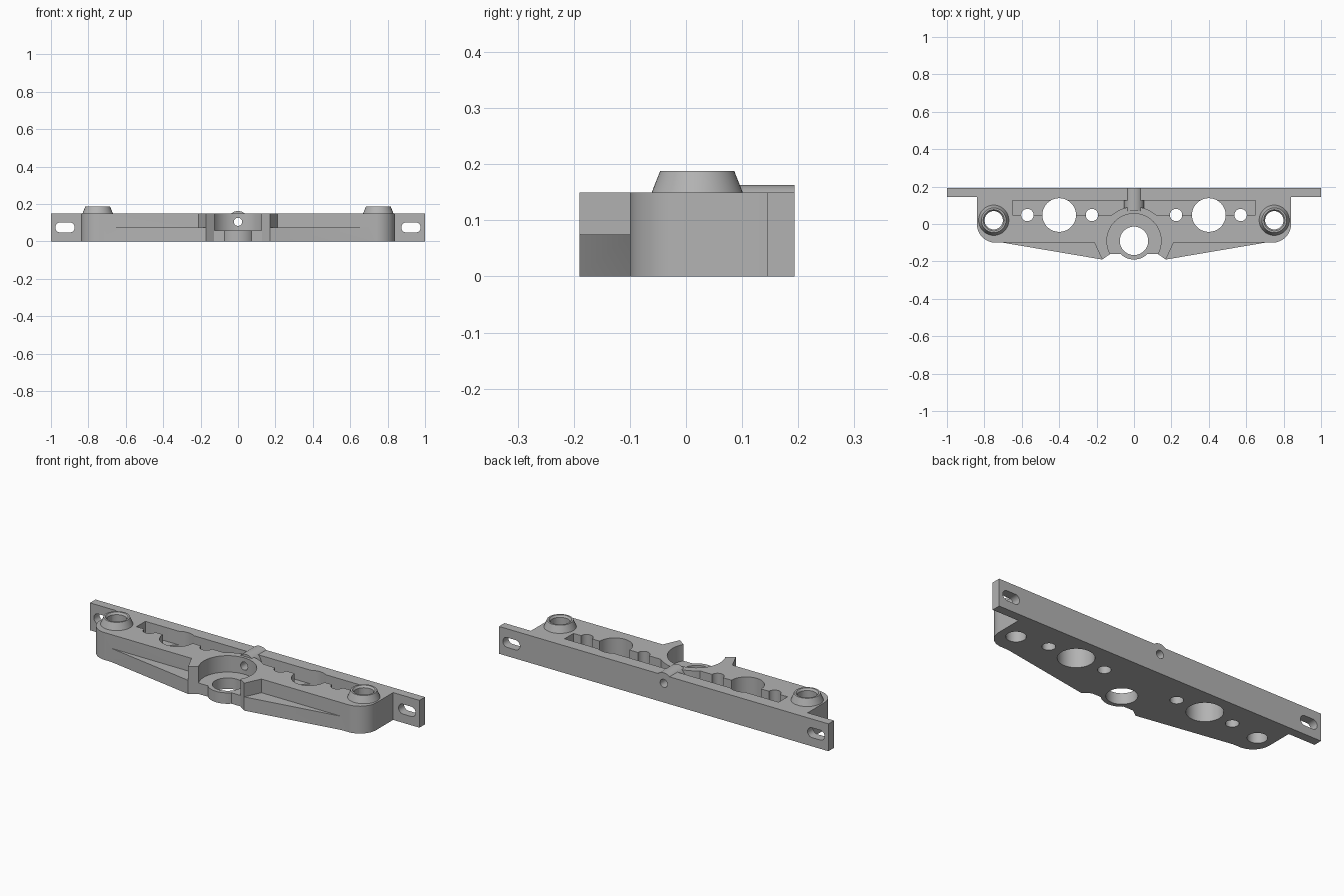
import bpy, bmesh, math
from mathutils import Matrix, Vector

if "Cube" in bpy.data.objects:
    bpy.data.objects.remove(bpy.data.objects["Cube"])

H = 0.15            # plate height
HUB = (0.0, -0.09)  # centre of the hub hole


def arc(cx, cy, r, a0, a1, n):
    """Points along an arc, angles in degrees."""
    return [(cx + r * math.cos(math.radians(a0 + (a1 - a0) * i / n)),
             cy + r * math.sin(math.radians(a0 + (a1 - a0) * i / n))) for i in range(n + 1)]


def mirror(pts):
    return [(-x, y) for x, y in pts]


def finish(name, bm):
    bmesh.ops.recalc_face_normals(bm, faces=bm.faces)
    me = bpy.data.meshes.new(name)
    bm.to_mesh(me)
    bm.free()
    ob = bpy.data.objects.new(name, me)
    bpy.context.collection.objects.link(ob)
    return ob


def prism(name, pts, z0, z1):
    """Extrude a flat outline upwards."""
    bm = bmesh.new()
    face = bm.faces.new([bm.verts.new((x, y, z0)) for x, y in pts])
    top = bmesh.ops.extrude_face_region(bm, geom=[face])['geom']
    bmesh.ops.translate(bm, vec=(0, 0, z1 - z0),
                        verts=[v for v in top if isinstance(v, bmesh.types.BMVert)])
    return finish(name, bm)


def cone(name, x, y, z0, z1, r0, r1, n=48):
    bm = bmesh.new()
    bmesh.ops.create_cone(bm, cap_ends=True, segments=n, radius1=r0, radius2=r1, depth=z1 - z0,
                          matrix=Matrix.Translation((x, y, (z0 + z1) / 2)))
    return finish(name, bm)


def lay_back(ob):
    """Turn a z-extruded part so its extrusion runs along y."""
    ob.data.transform(Matrix(((1, 0, 0, 0), (0, 0, 1, 0), (0, 1, 0, 0), (0, 0, 0, 1))))
    bm = bmesh.new()
    bm.from_mesh(ob.data)
    bmesh.ops.recalc_face_normals(bm, faces=bm.faces)
    bm.to_mesh(ob.data)
    bm.free()
    return ob


def combine(target, tool, op):
    mod = target.modifiers.new(tool.name, 'BOOLEAN')
    mod.operation, mod.solver, mod.object = op, 'EXACT', tool
    dg = bpy.context.evaluated_depsgraph_get()
    me = bpy.data.meshes.new_from_object(target.evaluated_get(dg))
    target.modifiers.clear()
    target.data = me
    bpy.data.objects.remove(tool)


def cut(tool):
    combine(bracket, tool, 'DIFFERENCE')


def add(tool):
    combine(bracket, tool, 'UNION')


# Plate outline: mounting flange, rounded ends, tapered front, hub nose
half = [(1, 0.193), (1, 0.145), (0.84, 0.145)]
half += arc(0.74, 0.0, 0.1, 0, -90, 12)
half += [(0.70, -0.1), (0.17, -0.19), (0.127, -0.16)]
nose = arc(*HUB, 0.1, -44.4, -135.6, 20)
bracket = prism("bracket", half + nose + mirror(half)[::-1], 0, H)

# Upper front ledges beside the horns
for s in (1, -1):
    ledge = [(0.70, -0.1), (0.212, -0.1), (0.164, -0.203), (0.164, -0.3), (0.70, -0.3)]
    cut(prism("ledge_cutter", [(s * x, y) for x, y in ledge], 0.075, 0.3))

# Round hub pocket
cut(cone("pocket_cutter", *HUB, 0.06, 0.3, 0.145, 0.145, 64))

# Troughs, curved around the pocket wall at their inner ends
for s in (1, -1):
    trough = [(0.65, 0.048), (0.65, 0.125), (0.03, 0.125)] + arc(*HUB, 0.182, 80.5, 49.5, 10)
    cut(prism("trough_cutter", [(s * x, y) for x, y in trough], 0.075, 0.3))

# Rod guide tube across the back, and tapered posts at the ends
add(lay_back(cone("tube", 0, 0.108, 0.07, 0.193, 0.055, 0.055, 40)))
for s in (1, -1):
    add(cone("post", s * 0.75, 0.02, 0.14, 0.188, 0.085, 0.066))

# Vertical holes
cut(cone("hub_hole", *HUB, -0.1, 0.3, 0.076, 0.076, 56))
for s in (1, -1):
    cut(cone("post_hole", s * 0.75, 0.02, -0.1, 0.3, 0.049, 0.049))
    cut(cone("post_chamfer", s * 0.75, 0.02, 0.173, 0.193, 0.046, 0.060))
    cut(cone("large_hole", s * 0.4, 0.048, -0.1, 0.3, 0.09, 0.09, 56))
    for x in (0.225, 0.57):
        cut(cone("small_hole", s * x, 0.048, -0.1, 0.3, 0.033, 0.033, 32))

# Rod bore and flange slots, running front to back
cut(lay_back(cone("bore", 0, 0.105, -0.05, 0.3, 0.022, 0.022, 32)))
for s in (1, -1):
    slot = arc(0.95, 0.075, 0.027, -90, 90, 12) + arc(0.90, 0.075, 0.027, 90, 270, 12)
    cut(lay_back(prism("slot", [(s * x, z) for x, z in slot], 0.1, 0.3)))

# Single grey finish
grey = bpy.data.materials.new("grey_metal")
grey.diffuse_color = (0.45, 0.45, 0.45, 1)
grey.use_nodes = True
grey.node_tree.nodes["Principled BSDF"].inputs["Base Color"].default_value = grey.diffuse_color
bracket.data.materials.clear()
bracket.data.materials.append(grey)

bpy.context.view_layer.objects.active = bracket
bracket.select_set(True)
bpy.ops.object.shade_smooth_by_angle(angle=math.radians(30))
